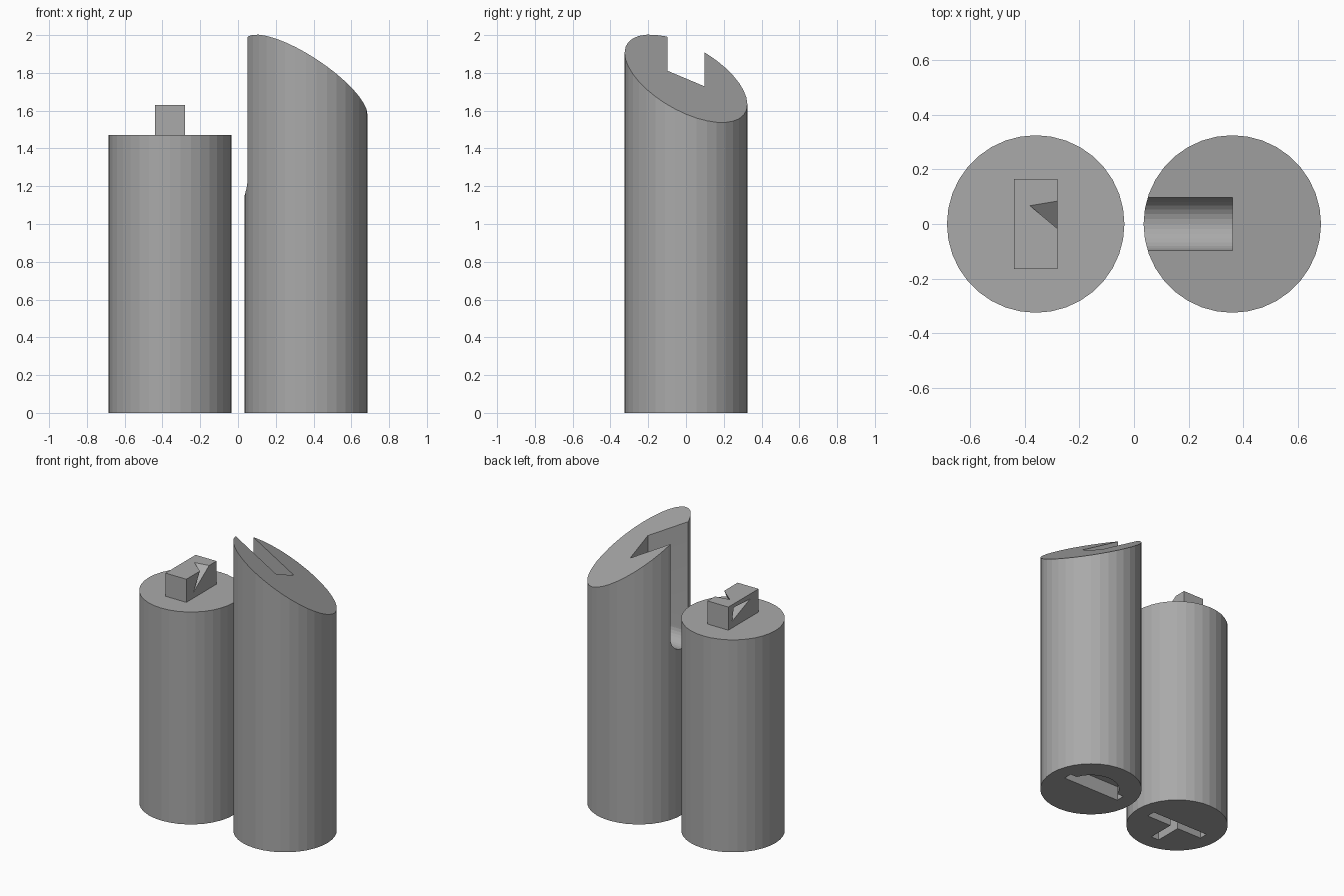
import bpy, bmesh, math
from mathutils import Vector, Matrix

cube = bpy.data.objects.get("Cube")
if cube:
    bpy.data.objects.remove(cube, do_unlink=True)

RADIUS, OFFSET = 0.325, 0.36

grey = bpy.data.materials.new("plain grey")
grey.use_nodes = True
grey.diffuse_color = (0.4, 0.4, 0.4, 1)
grey.node_tree.nodes["Principled BSDF"].inputs["Base Color"].default_value = (0.4, 0.4, 0.4, 1)


def make(name, bm):
    bmesh.ops.recalc_face_normals(bm, faces=bm.faces)
    mesh = bpy.data.meshes.new(name)
    bm.to_mesh(mesh)
    bm.free()
    mesh.materials.append(grey)
    obj = bpy.data.objects.new(name, mesh)
    bpy.context.collection.objects.link(obj)
    return obj


def prism(name, profile, depth, frame):
    """Extrude a 2D profile along the local z of a frame."""
    bm = bmesh.new()
    face = bm.faces.new([bm.verts.new((x, y, 0)) for x, y in profile])
    moved = bmesh.ops.extrude_face_region(bm, geom=[face])["geom"]
    verts = [v for v in moved if isinstance(v, bmesh.types.BMVert)]
    bmesh.ops.translate(bm, verts=verts, vec=(0, 0, depth))
    bm.transform(frame)
    return make(name, bm)


def hull(name, points):
    bm = bmesh.new()
    for p in points:
        bm.verts.new(p)
    bmesh.ops.convex_hull(bm, input=bm.verts)
    return make(name, bm)


def arc(radius, start, end, steps):
    angles = [math.radians(start + (end - start) * i / steps) for i in range(steps + 1)]
    return [(radius * math.cos(a), radius * math.sin(a)) for a in angles]


def cut(target, cutter):
    mod = target.modifiers.new("cut", "BOOLEAN")
    mod.operation, mod.solver, mod.object = "DIFFERENCE", "EXACT", cutter
    cutter.hide_render = True
    cutter.hide_viewport = True
    cutter.display_type = "WIRE"


def at(x, y, z):
    return Matrix.Translation((x, y, z))


circle = arc(RADIUS, 0, 360, 36)[:-1]

# Tall cylinder with a slanted top
bm = bmesh.new()
bmesh.ops.create_cone(bm, cap_ends=True, segments=36, radius1=RADIUS, radius2=RADIUS, depth=3)
bm.transform(at(OFFSET, 0, 1.5))
sliced = bmesh.ops.bisect_plane(bm, geom=bm.verts[:] + bm.edges[:] + bm.faces[:],
                                plane_co=(OFFSET, 0, 1.77), plane_no=(0.58, 0.42, 1), clear_outer=True)
rim = [e for e in sliced["geom_cut"] if isinstance(e, bmesh.types.BMEdge)]
bmesh.ops.contextual_create(bm, geom=rim)
tall = make("tall_cylinder", bm)

# Round-bottomed slot open to the side and the top
slot = [(0.097, 1)] + [(-0.097, 1)] + arc(0.097, 180, 360, 16)
along_x = Matrix(((0, 0, 1, 0), (1, 0, 0, 0), (0, 1, 0, 0), (0, 0, 0, 1)))
cut(tall, prism("slot_cutter", slot, 0.4, at(OFFSET - 0.4, 0, 1.25) @ along_x))

# Half-round keyway with a crossbar in the tall base
keyway = [(0.22, 0), (0.22, 0.06)] + arc(0.18, 20, 160, 12) + [(-0.22, 0.06), (-0.22, 0)]
cut(tall, prism("keyway_cutter", keyway, 0.2, at(OFFSET, 0, -0.1)))

# Short cylinder with a tongue block on top
short = prism("short_cylinder", circle, 1.47, at(-OFFSET, 0, 0))
bm = bmesh.new()
bmesh.ops.create_cube(bm, size=1)
bm.transform(at(-OFFSET, 0, 1.54) @ Matrix.Diagonal((0.16, 0.33, 0.18, 1)))
tongue = make("tongue_block", bm)

# Sloping round trough through the cylinder's rim and the block's corner
down = Vector((-0.936, 0, -0.351))
tilt = down.to_track_quat("Z", "Y").to_matrix().to_4x4()
trough = prism("trough_cutter", arc(0.32, 0, 360, 48)[:-1], 0.8, at(-0.512, 0, 1.727) @ tilt)
for part in (short, tongue):
    cut(part, trough)

# Three-armed slot in the short base
arms = [(0.22, 0.03), (-0.22, 0.03), (-0.22, -0.03), (-0.03, -0.03),
        (-0.03, -0.22), (0.03, -0.22), (0.03, -0.03), (0.22, -0.03)]
cut(short, prism("base_slot_cutter", arms, 0.2, at(-OFFSET, 0, -0.1)))

# Chipped openings on both sides of the block
cut(tongue, hull("chip_cutter_left", [(-0.39, 0.08, 1.64), (-0.27, 0.1, 1.64), (-0.27, -0.02, 1.64),
                                      (-0.27, -0.1, 1.5)]))
cut(tongue, hull("chip_cutter_right", [(-0.45, 0.14, 1.51), (-0.45, -0.08, 1.6), (-0.45, 0.12, 1.61),
                                       (-0.36, 0, 1.56)]))

# Smooth the round sides, keeping cut edges sharp
bpy.ops.object.select_all(action="DESELECT")
for part in (tall, short, tongue):
    part.select_set(True)
bpy.context.view_layer.objects.active = tall
bpy.ops.object.convert(target="MESH")
bpy.ops.object.shade_smooth_by_angle(angle=math.radians(8))
for obj in [o for o in bpy.context.collection.objects if "cutter" in o.name]:
    bpy.data.objects.remove(obj, do_unlink=True)
